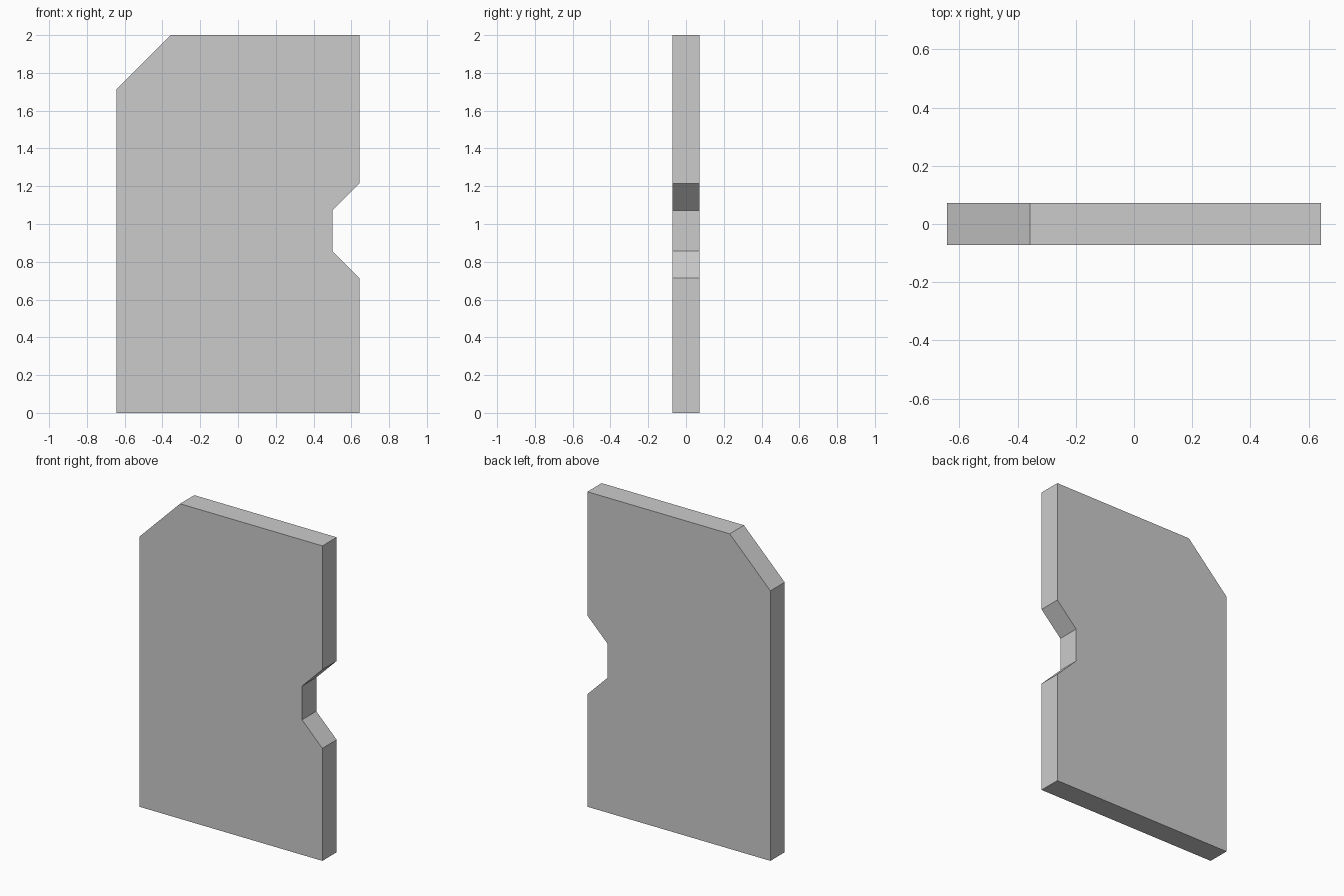
import bpy
import bmesh

if "Cube" in bpy.data.objects:
    bpy.data.objects.remove(bpy.data.objects["Cube"])

U = 2 / 28          # grid unit: the panel is 28 units tall
HALF_W, HALF_T, TOP = 9 * U, U, 28 * U

# Panel outline (x, z): clipped upper-left corner, tapered notch in the right edge
outline = [
    (-HALF_W, 0), (HALF_W, 0),
    (HALF_W, 10 * U), (7 * U, 12 * U), (7 * U, 15 * U), (HALF_W, 17 * U),
    (HALF_W, TOP), (-5 * U, TOP), (-HALF_W, 24 * U),
]

# Extrude the outline through the thickness
bm = bmesh.new()
face = bm.faces.new([bm.verts.new((x, -HALF_T, z)) for x, z in outline])
result = bmesh.ops.extrude_face_region(bm, geom=[face], use_keep_orig=True)
new_verts = [g for g in result["geom"] if isinstance(g, bmesh.types.BMVert)]
bmesh.ops.translate(bm, verts=new_verts, vec=(0, 2 * HALF_T, 0))
bmesh.ops.recalc_face_normals(bm, faces=bm.faces)

mesh = bpy.data.meshes.new("notched_panel")
bm.to_mesh(mesh)
bm.free()
panel = bpy.data.objects.new("notched_panel", mesh)
bpy.context.collection.objects.link(panel)
